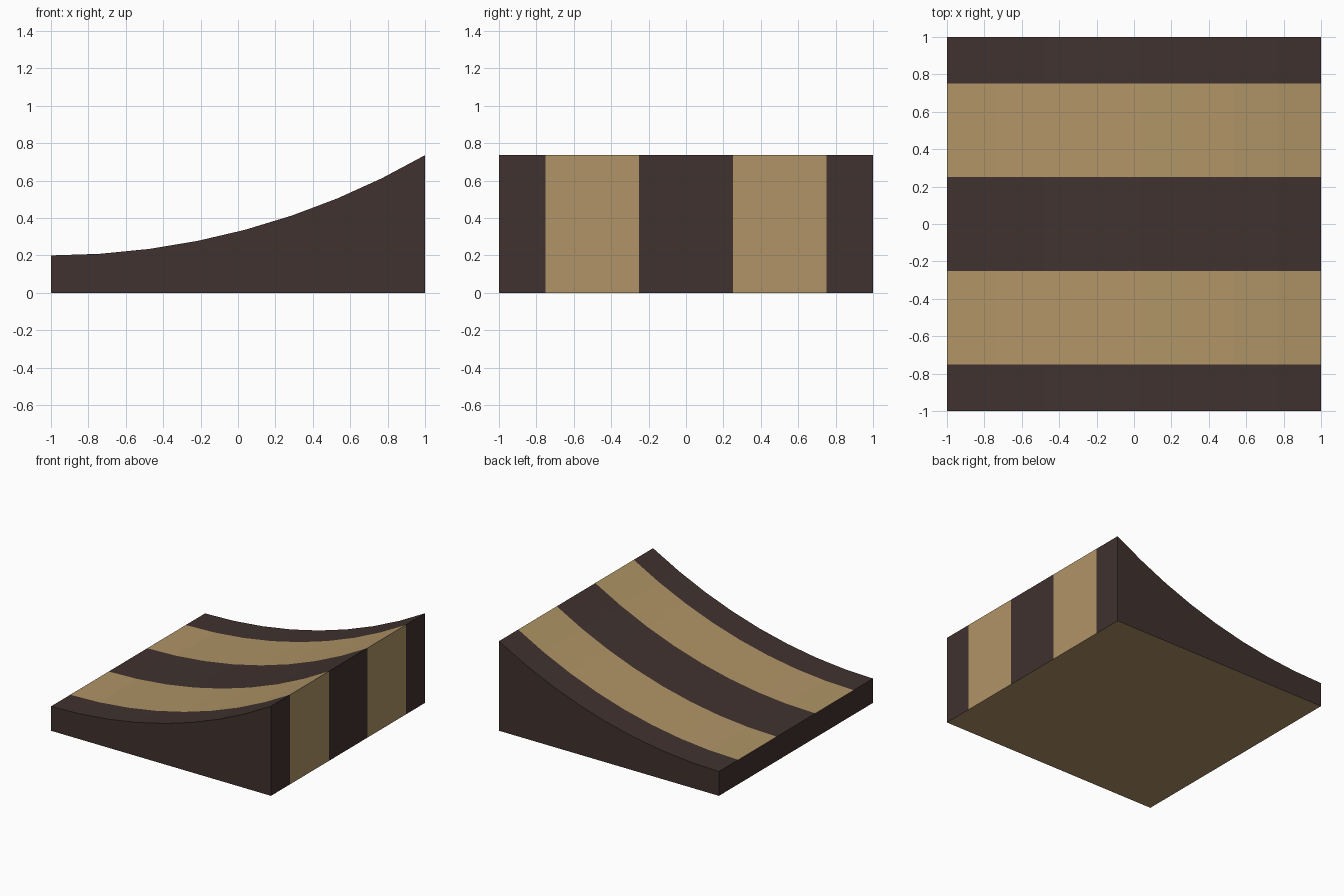
import bpy, bmesh, math

if "Cube" in bpy.data.objects:
    bpy.data.objects.remove(bpy.data.objects["Cube"])


def material(name, color):
    m = bpy.data.materials.new(name)
    m.diffuse_color = (*color, 1)
    m.use_nodes = True
    m.node_tree.nodes["Principled BSDF"].inputs["Base Color"].default_value = m.diffuse_color
    return m


DARK, TAN = 0, 1
STATIONS = [-1, -0.75, -0.25, 0.25, 0.75, 1]   # stripe borders across the width
SEGMENTS, RADIUS, SWEEP = 8, 4.0, math.radians(30)

# Side profile: flat base, low lip, concave arc rising to the tall end
profile = [(1, 0), (-1, 0)]
for i in range(SEGMENTS + 1):
    a = SWEEP * i / SEGMENTS
    profile.append((-1 + RADIUS * math.sin(a), 0.2 + RADIUS * (1 - math.cos(a))))

# Sweep the profile across the stripe borders
bm = bmesh.new()
rings = [[bm.verts.new((x, y, z)) for x, z in profile] for y in STATIONS]
n = len(profile)
for s in range(len(STATIONS) - 1):
    for i in range(n):
        j = (i + 1) % n
        face = bm.faces.new((rings[s][i], rings[s][j], rings[s + 1][j], rings[s + 1][i]))
        if i == 0:
            face.material_index = TAN        # underside
        elif i == 1:
            face.material_index = DARK       # low lip
        else:
            face.material_index = TAN if s % 2 else DARK   # striped deck and tall end

# Dark side walls
for ring in (rings[0], rings[-1]):
    bm.faces.new(ring).material_index = DARK
bmesh.ops.recalc_face_normals(bm, faces=bm.faces)

mesh = bpy.data.meshes.new("curved_ramp")
bm.to_mesh(mesh)
bm.free()
mesh.materials.append(material("dark_brown", (0.051, 0.032, 0.028)))
mesh.materials.append(material("tan", (0.434, 0.296, 0.133)))
ramp = bpy.data.objects.new("curved_ramp", mesh)
bpy.context.collection.objects.link(ramp)
